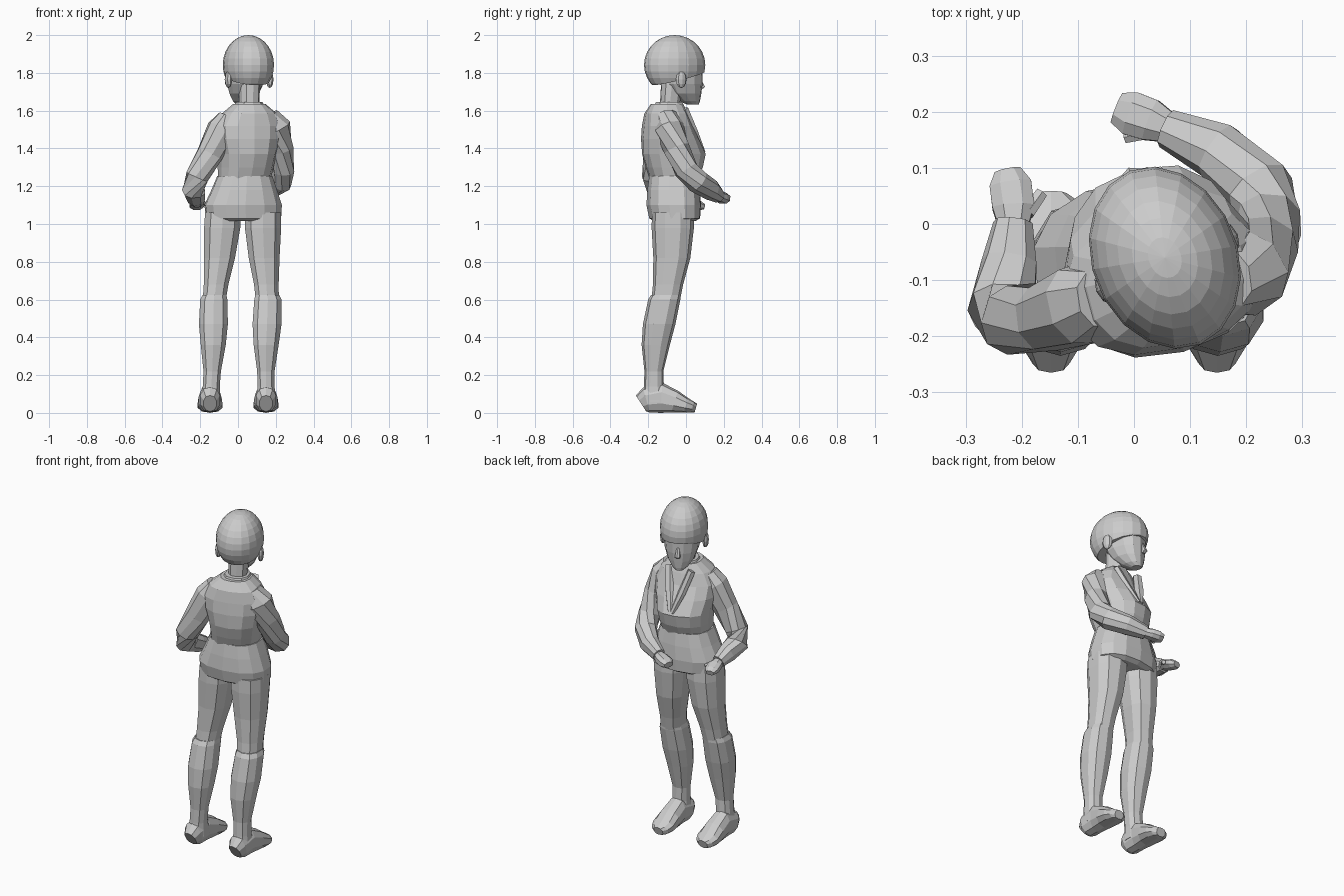
import bpy, math
from mathutils import Vector, Matrix


def loft(name, rings, sides=10, yaw=None, power=0.85):
    """Skin rings (x, y, z, r1, r2): level rings if yaw is given, else square to the path."""
    pts = [Vector(r[:3]) for r in rings]
    verts, faces = [], []
    for i, r in enumerate(rings):
        if yaw is not None:
            a = math.radians(yaw)
            u, v = Vector((math.cos(a), math.sin(a), 0)), Vector((-math.sin(a), math.cos(a), 0))
        else:
            t = (pts[min(i + 1, len(pts) - 1)] - pts[max(i - 1, 0)]).normalized()
            u = Vector((1, 0, 0)) if abs(t.z) > 0.95 else t.cross(Vector((0, 0, 1))).normalized()
            v = u.cross(t)
        for k in range(sides):
            a = 2 * math.pi * (k + 0.5) / sides
            c, s = math.cos(a), math.sin(a)
            p = pts[i] + u * r[3] * math.copysign(abs(c) ** power, c) \
                + v * r[4] * math.copysign(abs(s) ** power, s)
            p.z = max(p.z, 0)
            verts.append(p)
    for i in range(len(rings) - 1):
        for k in range(sides):
            n = (k + 1) % sides
            faces.append((i * sides + k, i * sides + n, (i + 1) * sides + n, (i + 1) * sides + k))
    faces.append(tuple(range(sides)))
    faces.append(tuple(range((len(rings) - 1) * sides, len(rings) * sides)))
    me = bpy.data.meshes.new(name)
    me.from_pydata(verts, [], faces)
    ob = bpy.data.objects.new(name, me)
    bpy.context.collection.objects.link(ob)
    bpy.context.view_layer.objects.active = ob
    bpy.ops.object.select_all(action='DESELECT')
    ob.select_set(True)
    bpy.ops.object.mode_set(mode='EDIT')
    bpy.ops.mesh.select_all(action='SELECT')
    bpy.ops.mesh.normals_make_consistent(inside=False)
    bpy.ops.object.mode_set(mode='OBJECT')
    return ob


def ball(name, loc, size, yaw=0, seg=8, rings=6):
    bpy.ops.mesh.primitive_uv_sphere_add(segments=seg, ring_count=rings, radius=1)
    ob = bpy.context.object
    ob.name = name
    ob.data.transform(Matrix.Translation(loc) @ Matrix.Rotation(math.radians(yaw), 4, 'Z')
                      @ Matrix.Diagonal((*size, 1)))
    return ob


HEAD_YAW, BODY_YAW = 22, 15
head_mid = Vector((0.055, -0.06, 0))


def on_head(x, y, z):
    return Matrix.Rotation(math.radians(HEAD_YAW), 3, 'Z') @ Vector((x, y, z)) + head_mid


# Hair cap: ellipsoid cut by a plane that is higher at the fringe than at the nape
hair = ball("hair", (0.055, -0.06, 1.842), (0.13, 0.167, 0.158), HEAD_YAW, 18, 14)
bpy.ops.object.mode_set(mode='EDIT')
bpy.ops.mesh.select_all(action='SELECT')
f = on_head(0, 1, 0) - head_mid
bpy.ops.mesh.bisect(plane_co=(0.055, -0.06, 1.765), plane_no=(-f.x * 0.25, -f.y * 0.25, 1),
                    use_fill=True, clear_inner=True)
bpy.ops.object.mode_set(mode='OBJECT')

# Face, tapering to the chin
face_rings = [(0.105, 1.632, 0.025, 0.03), (0.085, 1.65, 0.048, 0.055), (0.06, 1.69, 0.075, 0.085),
              (0.045, 1.74, 0.092, 0.105), (0.04, 1.80, 0.10, 0.11), (0.02, 1.86, 0.10, 0.11)]
loft("face", [(*on_head(0, y, z), a, b) for y, z, a, b in face_rings], 12, HEAD_YAW)
n0, n1 = on_head(0, 0.14, 1.775), on_head(0, 0.157, 1.725)
loft("nose", [(*n0, 0.008, 0.008), (*n1, 0.016, 0.016), (*on_head(0, 0.145, 1.712), 0.012, 0.008)],
     6, HEAD_YAW)
for side, label in ((-1, "left"), (1, "right")):
    ball(label + "_ear", on_head(side * 0.118, -0.01, 1.765), (0.018, 0.03, 0.045), HEAD_YAW)

# Neck
loft("neck", [(0.06, -0.09, 1.56, 0.062, 0.062), (0.06, -0.085, 1.64, 0.052, 0.052),
              (0.06, -0.07, 1.78, 0.056, 0.06)], 10, HEAD_YAW)

# Jacket upper body, turned a little at the waist
loft("jacket", [(0.035, -0.065, 1.24, 0.138, 0.125), (0.04, -0.062, 1.30, 0.145, 0.15),
                (0.045, -0.064, 1.37, 0.155, 0.168), (0.05, -0.085, 1.45, 0.175, 0.148),
                (0.055, -0.10, 1.52, 0.18, 0.125), (0.06, -0.105, 1.585, 0.145, 0.11),
                (0.06, -0.10, 1.635, 0.085, 0.085)], 14, BODY_YAW)
loft("collar", [(0.06, -0.09, 1.60, 0.09, 0.09), (0.06, -0.09, 1.645, 0.068, 0.072)], 10, BODY_YAW)

# Flared lower part of the jacket, with a folded hem
loft("jacket_skirt", [(0.03, -0.06, 1.015, 0.17, 0.11), (0.03, -0.06, 1.03, 0.20, 0.135),
                      (0.027, -0.065, 1.10, 0.207, 0.145), (0.033, -0.065, 1.18, 0.175, 0.14),
                      (0.036, -0.065, 1.255, 0.146, 0.13)], 14, 5)

# Lapels crossing on the chest
for x0, x1, label in ((-0.03, 0.03, "left"), (0.115, 0.04, "right")):
    loft(label + "_lapel", [(x0, -0.01, 1.61, 0.025, 0.02), ((x0 + x1) / 2, 0.04, 1.49, 0.028, 0.018),
                            (x1, 0.09, 1.38, 0.015, 0.012)], 6)

# Sleeves and hands, each arm with its own bend
arms = {
    "left": [[(-0.05, -0.13, 1.56, 0.055, 0.06), (-0.085, -0.14, 1.50, 0.075, 0.08),
              (-0.15, -0.165, 1.37, 0.062, 0.07), (-0.215, -0.172, 1.25, 0.062, 0.062),
              (-0.235, -0.15, 1.18, 0.062, 0.062), (-0.222, -0.07, 1.145, 0.05, 0.052),
              (-0.215, 0.00, 1.12, 0.036, 0.036)],
             [(-0.215, -0.01, 1.12, 0.027, 0.025), (-0.215, 0.03, 1.11, 0.04, 0.027),
              (-0.22, 0.07, 1.098, 0.04, 0.026), (-0.225, 0.095, 1.09, 0.025, 0.016)],
             [(-0.19, 0.02, 1.115, 0.014, 0.014), (-0.165, 0.055, 1.10, 0.012, 0.012)]],
    "right": [[(0.16, -0.10, 1.57, 0.055, 0.06), (0.20, -0.09, 1.51, 0.073, 0.08),
               (0.23, -0.05, 1.40, 0.06, 0.07), (0.24, 0.00, 1.29, 0.06, 0.065),
               (0.225, 0.06, 1.225, 0.062, 0.062), (0.15, 0.13, 1.18, 0.053, 0.055),
               (0.06, 0.17, 1.15, 0.036, 0.038)],
              [(0.07, 0.168, 1.15, 0.026, 0.026), (0.03, 0.185, 1.142, 0.04, 0.03),
               (-0.005, 0.197, 1.135, 0.042, 0.03), (-0.03, 0.207, 1.13, 0.03, 0.018)],
              [(0.03, 0.165, 1.14, 0.014, 0.014), (-0.015, 0.155, 1.125, 0.012, 0.012)]],
}
for label, (sleeve, hand, thumb) in arms.items():
    loft(label + "_sleeve", sleeve, 9)
    loft(label + "_hand", hand, 8)
    loft(label + "_thumb", thumb, 6)

# Legs: thigh, boot shaft with a lip at the knee, and foot (side offset shifts with height)
thigh = [(0.105, -0.07, 1.06, 0.10, 0.11), (0.108, -0.07, 0.98, 0.10, 0.112),
         (0.118, -0.075, 0.82, 0.085, 0.098), (0.133, -0.095, 0.68, 0.068, 0.08),
         (0.14, -0.107, 0.60, 0.064, 0.076)]
shaft = [(0.14, -0.107, 0.625, 0.066, 0.078), (0.143, -0.115, 0.60, 0.075, 0.085),
         (0.142, -0.142, 0.47, 0.08, 0.086), (0.14, -0.16, 0.36, 0.069, 0.075),
         (0.142, -0.17, 0.22, 0.048, 0.05), (0.145, -0.17, 0.14, 0.047, 0.053),
         (0.147, -0.165, 0.06, 0.055, 0.068)]
foot = [(-0.238, 0.05, 0.035), (-0.21, 0.068, 0.055), (-0.13, 0.08, 0.055), (-0.06, 0.06, 0.064),
        (0.0, 0.04, 0.068), (0.035, 0.03, 0.055), (0.052, 0.025, 0.03)]
for side, label in ((-1, "left"), (1, "right")):
    def place(rings):
        return [(side * x + 0.025 * z, y, z, a, b) for x, y, z, a, b in rings]
    loft(label + "_thigh", place(thigh), 10, 0)
    loft(label + "_boot", place(shaft), 10, 0)
    loft(label + "_foot", [(side * 0.148, y, h, w, h) for y, h, w in foot], 10)
